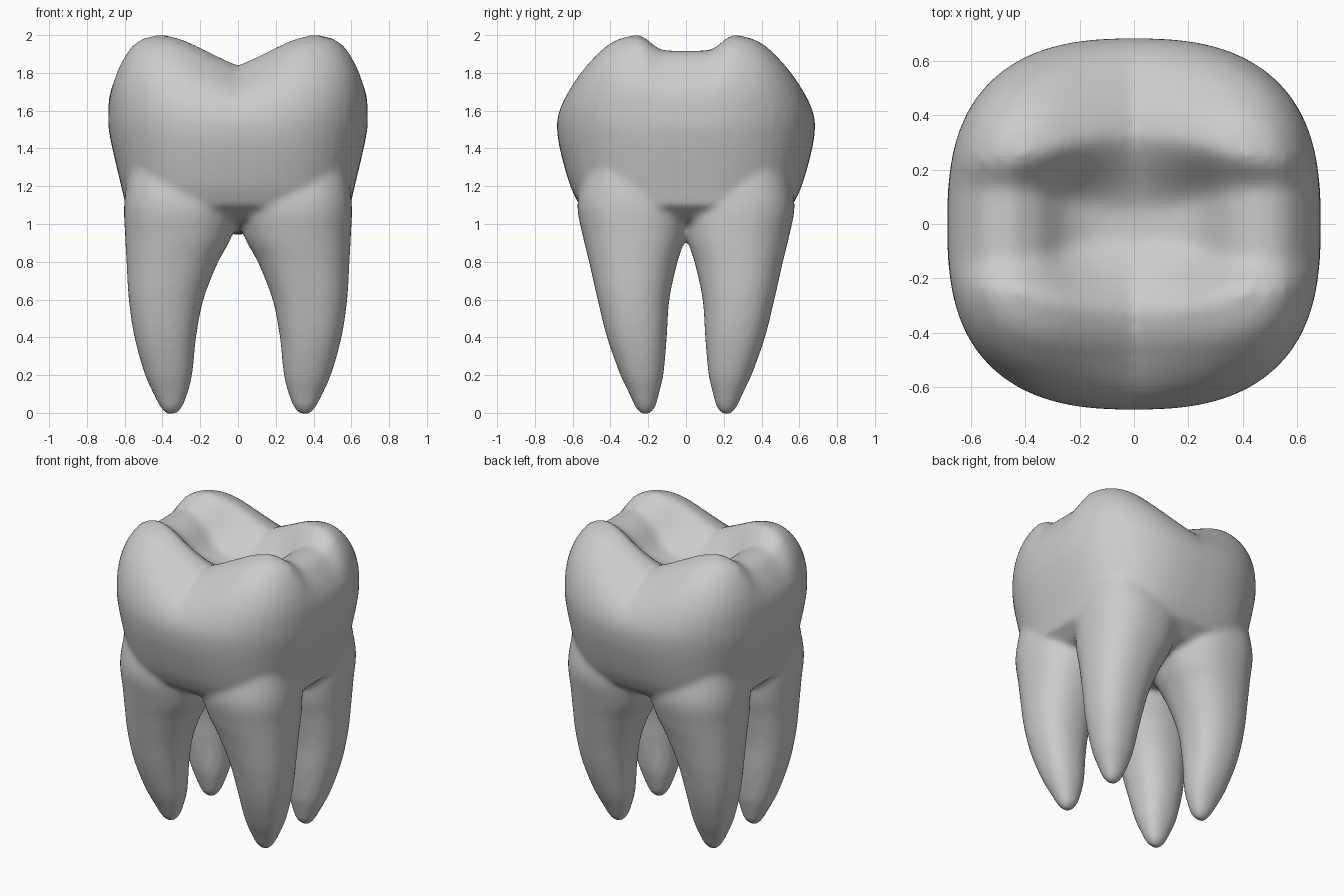
import bpy, bmesh, math

if "Cube" in bpy.data.objects:
    bpy.data.objects.remove(bpy.data.objects["Cube"])

SEG = 64


def sample(rows, t):
    """Smooth (Hermite) interpolation of table rows, first column is the key."""
    if t <= rows[0][0]:
        return rows[0][1:]
    if t >= rows[-1][0]:
        return rows[-1][1:]
    i = max(k for k in range(len(rows) - 1) if rows[k][0] <= t)
    a, b = rows[i], rows[i + 1]
    p, q = rows[max(i - 1, 0)], rows[min(i + 2, len(rows) - 1)]
    h = b[0] - a[0]
    u = (t - a[0]) / h
    out = []
    for c in range(1, len(a)):
        ma = (b[c] - p[c]) / (b[0] - p[0]) * h
        mb = (q[c] - a[c]) / (q[0] - a[0]) * h
        out.append((2*u**3 - 3*u*u + 1)*a[c] + (u**3 - 2*u*u + u)*ma
                   + (3*u*u - 2*u**3)*b[c] + (u**3 - u*u)*mb)
    return out


def smooth(a, b, t):
    u = min(max((t - a) / (b - a), 0), 1)
    return u * u * (3 - 2 * u)


def oval(cx, cy, a, b, n):
    """Superellipse outline."""
    pts = []
    for i in range(SEG):
        t = 2 * math.pi * i / SEG
        c, s = math.cos(t), math.sin(t)
        r = (abs(c)**n + abs(s)**n) ** (-1 / n)
        pts.append((cx + a * r * c, cy + b * r * s))
    return pts


def loft(bm, rings):
    """Skin a stack of rings and cap both ends."""
    vs = [[bm.verts.new(p) for p in ring] for ring in rings]
    for lo, hi in zip(vs, vs[1:]):
        for i in range(SEG):
            j = (i + 1) % SEG
            bm.faces.new((lo[i], lo[j], hi[j], hi[i]))
    bm.faces.new(vs[0][::-1])
    bm.faces.new(vs[-1])


# chewing surface: buccal/lingual ridge height, and fossa floor height, by |x|
RIDGE = [(0, 1.845), (.1, 1.89), (.2, 1.935), (.3, 1.978), (.42, 2.004), (.6, 2.004)]
FLOOR = [(0, 1.70), (.15, 1.72), (.25, 1.77), (.35, 1.87), (.45, 1.92), (.52, 1.93), (.7, 1.93)]


def top_height(x, y):
    ax, ay = abs(x), abs(y)
    ridge, floor = sample(RIDGE, ax)[0], sample(FLOOR, ax)[0]
    k = smooth(0, .5, ax)
    w = smooth(.02 + .10 * k, .36 - .11 * k, ay)
    return floor + (ridge - floor) * w


# crown wall: z, half width x, half depth y, squareness, follow chewing surface
CROWN = [(1.1, .595, .565, 3.0, 0), (1.2, .618, .612, 2.8, 0), (1.4, .665, .668, 2.6, 0),
         (1.52, .686, .683, 2.6, .05), (1.6, .686, .675, 2.7, .12), (1.7, .68, .64, 2.9, .3),
         (1.8, .652, .58, 3.3, .55), (1.9, .60, .49, 4.0, .8), (1.97, .535, .405, 4.5, .95),
         (2.0, .45, .32, 5.0, 1)]
# root: z, inner x, outer x, inner y, outer y
ROOT = [(-.008, .33, .38, .195, .235), (.025, .298, .408, .165, .265), (.1, .268, .447, .143, .3),
        (.2, .243, .492, .12, .347), (.4, .222, .548, .102, .418), (.6, .183, .578, .088, .468),
        (.8, .105, .59, .045, .513), (.93, .035, .597, .005, .545), (1.1, .0, .603, .0, .575),
        (1.28, .05, .58, .05, .54)]

bm = bmesh.new()

# crown with vaulted underside and fossa on top
rings = []
for z, a, b in ((.945, .02, .02), (.955, .2, .18), (.98, .36, .32), (1.03, .51, .47)):
    rings.append([(x, y, z) for x, y in oval(0, 0, a, b, 2.6)])
for i in range(46):
    z = 1.1 + .9 * i / 45
    a, b, n, follow = sample(CROWN, z)
    rings.append([(x, y, z - follow * (2 - top_height(x, y))) for x, y in oval(0, 0, a, b, n)])
for i in range(1, 25):
    s = 1 - i / 25
    rings.append([(x, y, top_height(x, y))
                  for x, y in oval(0, 0, .45 * s, .32 * s, 5.0)])
loft(bm, rings)

# four roots, one in each corner
for sx in (-1, 1):
    for sy in (-1, 1):
        rings = []
        for i in range(50):
            z = -.008 + 1.288 * (i / 49) ** 1.3
            xi, xo, yi, yo = sample(ROOT, z)
            rings.append([(sx * x, sy * y, z) for x, y in
                          oval((xi + xo) / 2, (yi + yo) / 2, (xo - xi) / 2, (yo - yi) / 2, 2.3)])
        loft(bm, rings if sx * sy > 0 else [r[::-1] for r in rings])

mesh = bpy.data.meshes.new("molar_tooth")
bm.normal_update()
bm.to_mesh(mesh)
bm.free()
tooth = bpy.data.objects.new("molar_tooth", mesh)
bpy.context.collection.objects.link(tooth)

# fuse crown and roots into one skin, then soften the joins
fuse = tooth.modifiers.new("fuse", 'REMESH')
fuse.mode = 'VOXEL'
fuse.voxel_size = .018
fuse.use_smooth_shade = True
soft = tooth.modifiers.new("soften", 'SMOOTH')
soft.factor = .5
soft.iterations = 8
